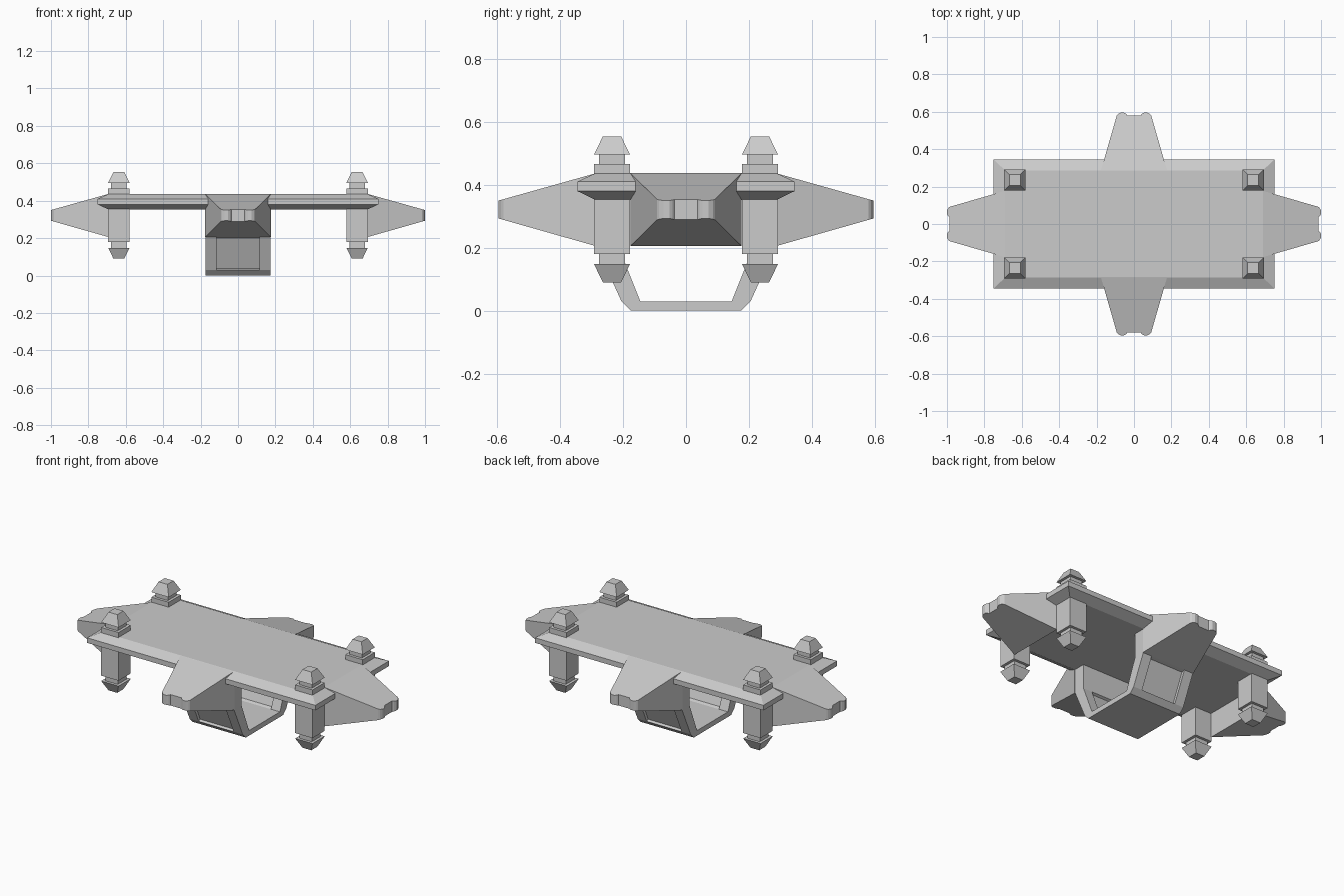
import bpy, bmesh
from math import pi
from mathutils import Matrix

if "Cube" in bpy.data.objects:
    bpy.data.objects.remove(bpy.data.objects["Cube"])


def finish(name, bm, mat=None):
    if mat is not None:
        bm.transform(mat)
    bmesh.ops.recalc_face_normals(bm, faces=bm.faces)
    me = bpy.data.meshes.new(name)
    bm.to_mesh(me)
    bm.free()
    ob = bpy.data.objects.new(name, me)
    bpy.context.collection.objects.link(ob)
    return ob


def loft(name, loops, mat=None):
    """Skin equal-length closed loops and cap both ends."""
    bm = bmesh.new()
    rings = [[bm.verts.new(p) for p in loop] for loop in loops]
    n = len(rings[0])
    for a, b in zip(rings, rings[1:]):
        for i in range(n):
            j = (i + 1) % n
            bm.faces.new((a[i], a[j], b[j], b[i]))
    bm.faces.new(rings[0])
    bm.faces.new(rings[-1])
    return finish(name, bm, mat)


def rect(hx, hy, z):
    return [(-hx, -hy, z), (hx, -hy, z), (hx, hy, z), (-hx, hy, z)]


TOP, LOW = 0.437, 0.205

# Bevelled deck plate
loft("deck", [rect(0.69, 0.287, 0.352), rect(0.75, 0.345, 0.38),
              rect(0.75, 0.345, 0.41), rect(0.69, 0.287, TOP)])

# Four posts with necks and tapered caps at both ends
post = [(0.029, 0.09), (0.057, 0.148), (0.041, 0.148), (0.041, 0.18), (0.057, 0.18),
        (0.057, 0.466), (0.041, 0.466), (0.041, 0.496), (0.057, 0.496), (0.029, 0.554)]
for sx in (-1, 1):
    for sy in (-1, 1):
        loft("corner_post", [rect(h, h, z) for h, z in post],
             Matrix.Translation((sx * 0.637, sy * 0.235, 0)))

# Four tapered arms with notched tips (distance from root, half width)
half = [(0, 0.177), (0.295, 0.092), (0.302, 0.086), (0.31, 0.072),
        (0.31, 0.053), (0.304, 0.043), (0.296, 0.036)]
outline = half + [(u, -w) for u, w in reversed(half)]


def arm_loop(z_root, z_tip):
    return [(u, w, z_root + (z_tip - z_root) * u / 0.31) for u, w in outline]


for k in range(4):
    root = 0.69 if k % 2 == 0 else 0.285
    loft("tapered_arm", [arm_loop(LOW, 0.293), arm_loop(TOP, 0.35)],
         Matrix.Rotation(k * pi / 2, 4, 'Z') @ Matrix.Translation((root, 0, 0)))

# Hanging cradle: full-section rails at the sides, recessed panels between
rail = [(0.175, 0), (0.205, 0.03), (0.285, LOW), (0.285, 0.38),
        (0.215, 0.38), (0.215, LOW), (0.145, 0.03)]
core = [(0.175, 0), (0.205, 0.03), (0.190, 0.037), (0.264, 0.2), (0.285, LOW),
        (0.285, 0.38), (0.215, 0.38), (0.215, LOW), (0.229, 0.198),
        (0.162, 0.037), (0.145, 0.03)]


def cradle(name, prof, x0, x1):
    loop = prof + [(-y, z) for y, z in reversed(prof)]
    loft(name, [[(x, y, z) for y, z in loop] for x in (x0, x1)])


cradle("cradle_rail", rail, -0.174, -0.115)
cradle("cradle_rail", rail, 0.115, 0.174)
cradle("cradle_panel", core, -0.115, 0.115)
